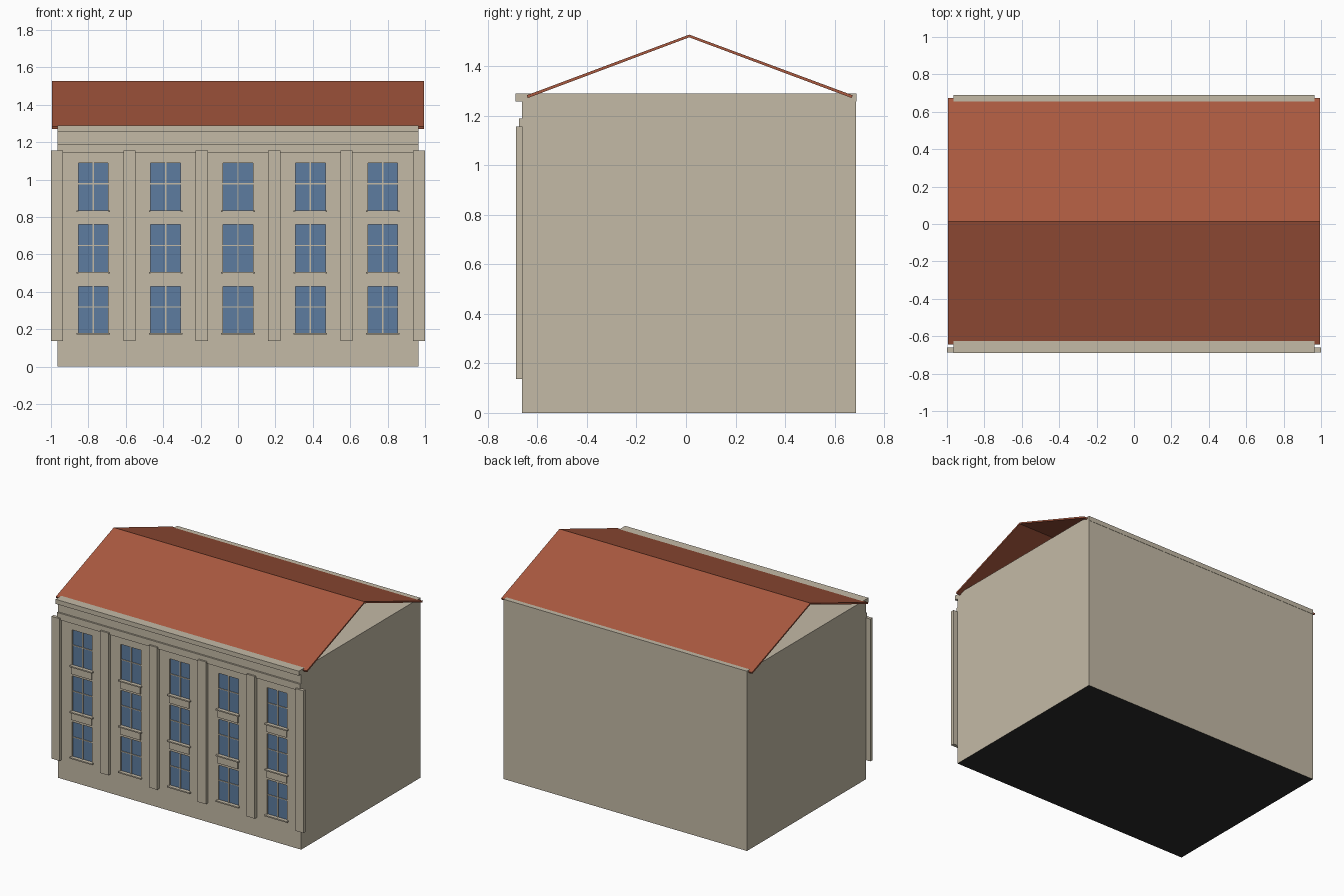
import bpy, bmesh
from mathutils import Vector

if "Cube" in bpy.data.objects:
    bpy.data.objects.remove(bpy.data.objects["Cube"])


def material(name, rgb):
    m = bpy.data.materials.new(name)
    m.diffuse_color = (*rgb, 1)
    m.use_nodes = True
    m.node_tree.nodes["Principled BSDF"].inputs["Base Color"].default_value = m.diffuse_color
    return m


STONE = material("sandstone", (0.55, 0.49, 0.38))
ROOF = material("roof_tile", (0.40, 0.10, 0.05))
GLASS = material("blue_glass", (0.11, 0.20, 0.35))
DARK = material("dark_underside", (0.025, 0.025, 0.025))


def make(name, bm, *mats):
    bmesh.ops.recalc_face_normals(bm, faces=bm.faces)
    me = bpy.data.meshes.new(name)
    bm.to_mesh(me)
    bm.free()
    for m in mats:
        me.materials.append(m)
    ob = bpy.data.objects.new(name, me)
    bpy.context.collection.objects.link(ob)
    return ob


def boxes(name, spans, *mats):
    """One object made of boxes given as (x0, x1, y0, y1, z0, z1)."""
    bm = bmesh.new()
    for x0, x1, y0, y1, z0, z1 in spans:
        vs = bmesh.ops.create_cube(bm, size=1)["verts"]
        for v in vs:
            v.co = Vector(((x0 + x1) / 2 + v.co.x * (x1 - x0),
                           (y0 + y1) / 2 + v.co.y * (y1 - y0),
                           (z0 + z1) / 2 + v.co.z * (z1 - z0)))
    return make(name, bm, *mats)


HX = 0.965                      # half width of the body
FRONT, BACK = -0.662, 0.687     # wall planes
BAY = 0.387                     # spacing of bays
PLINTH = 0.137
RECESS = 0.014
bays = [BAY * i for i in range(-2, 3)]
rows = [(0.18, 0.43), (0.507, 0.76), (0.836, 1.09)]
W = 0.08                        # half width of a window
windows = [(x, z0, z1) for x in bays for z0, z1 in rows]

# Plinth, with a dark bottom face
plinth = boxes("plinth", [(-HX, HX, FRONT, BACK, 0, PLINTH)], STONE, DARK)
for p in plinth.data.polygons:
    p.material_index = 1 if p.normal.z < -0.5 else 0

# Main walls with recessed window openings
walls = boxes("walls", [(-HX, HX, FRONT, BACK, PLINTH, 1.257)], STONE)
cutter = boxes("window_cutter", [(x - W, x + W, FRONT - 0.05, FRONT + RECESS, z0, z1)
                                 for x, z0, z1 in windows], STONE)
cutter.hide_render = True
cutter.hide_viewport = True
cut = walls.modifiers.new("window_openings", 'BOOLEAN')
cut.object = cutter
cut.operation = 'DIFFERENCE'
cut.solver = 'EXACT'

# Glass panes and glazing bars
boxes("window_glass", [(x - W, x + W, FRONT + RECESS - 0.004, FRONT + RECESS + 0.002, z0, z1)
                       for x, z0, z1 in windows], GLASS)
bars = []
for x, z0, z1 in windows:
    y0, y1, zm = FRONT + 0.004, FRONT + RECESS - 0.002, z0 + (z1 - z0) * 0.56
    bars.append((x - 0.004, x + 0.004, y0, y1, z0, z1))
    bars.append((x - W, x + W, y0 + 0.001, y1, zm - 0.003, zm + 0.003))
boxes("glazing_bars", bars, STONE)

# Sills under every window, apron panels under the upper two rows
boxes("window_sills", [(x - 0.09, x + 0.09, FRONT - 0.016, FRONT + 0.004, z0 - 0.009, z0)
                       for x, z0, z1 in windows], STONE)
boxes("apron_panels", [(x - W, x + W, FRONT - 0.008, FRONT + 0.002, z0 - 0.06, z0 - 0.009)
                       for x, z0, z1 in windows if z0 > 0.4], STONE)

# Pilasters between bays
boxes("pilasters", [(x - 0.0325, x + 0.0325, -0.686, FRONT + 0.001, PLINTH, 1.157)
                    for x in [BAY * (i - 2.5) for i in range(6)]], STONE)

# Entablature band and cornice
boxes("entablature_band", [(-HX, HX, -0.674, FRONT + 0.002, 1.142, 1.19)], STONE)
boxes("cornice", [(-HX, HX, -0.689, 0.689, 1.257, 1.29)], STONE)

# Thin open gable roof: folded strip profile extruded along x
bm = bmesh.new()
profile = [(-0.643, 1.283), (0.013, 1.528), (0.673, 1.283),
           (0.669, 1.272), (0.013, 1.517), (-0.639, 1.272)]
face = bm.faces.new([bm.verts.new((-0.995, y, z)) for y, z in profile])
ext = bmesh.ops.extrude_face_region(bm, geom=[face])
bmesh.ops.translate(bm, vec=(1.99, 0, 0),
                    verts=[g for g in ext["geom"] if isinstance(g, bmesh.types.BMVert)])
make("gable_roof", bm, ROOF)
